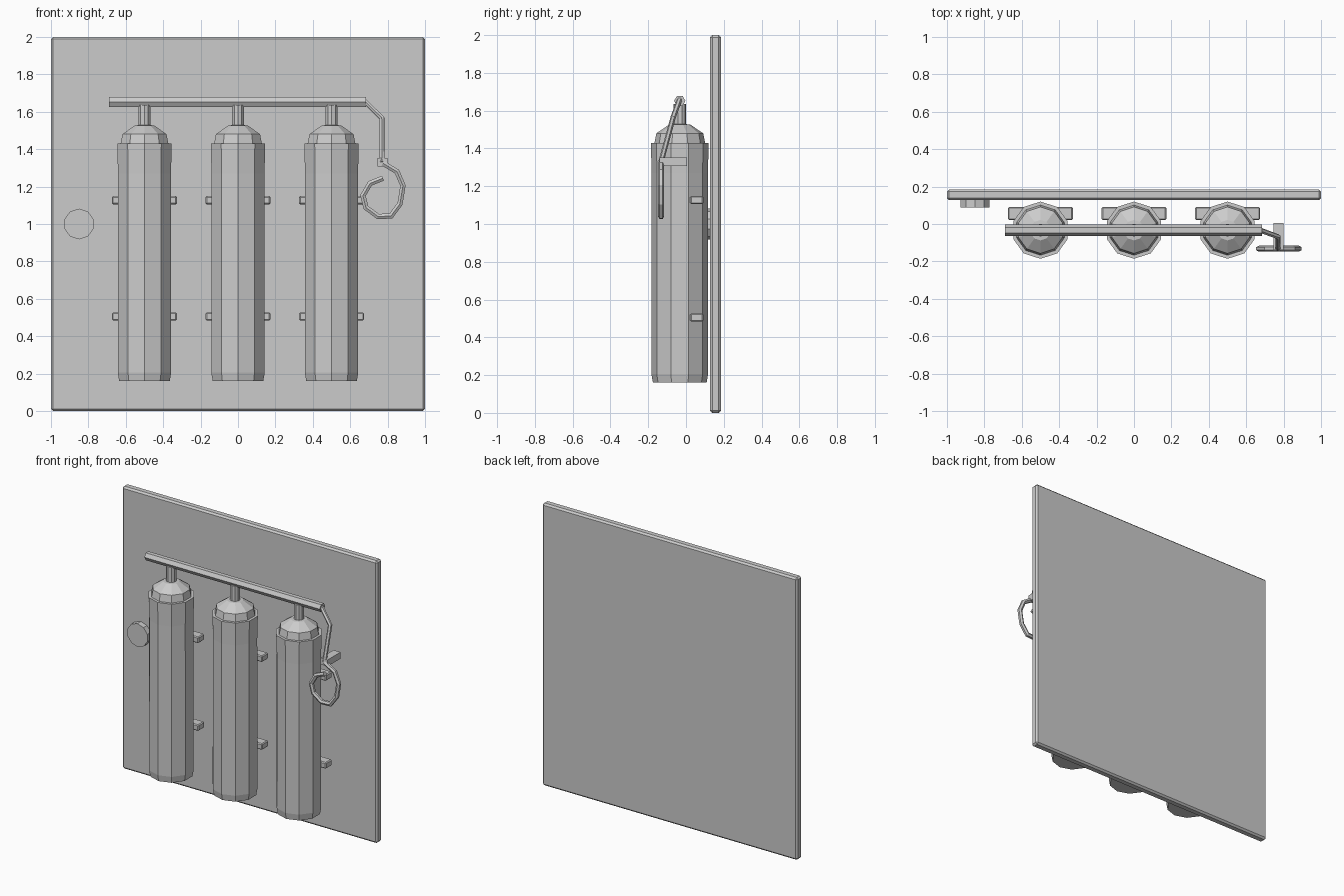
import bpy, bmesh, math
from mathutils import Vector

if "Cube" in bpy.data.objects:
    bpy.data.objects.remove(bpy.data.objects["Cube"])

Y0 = -0.033  # depth of the tank axis


def finish(name, bm):
    bmesh.ops.recalc_face_normals(bm, faces=bm.faces)
    me = bpy.data.meshes.new(name)
    bm.to_mesh(me)
    bm.free()
    ob = bpy.data.objects.new(name, me)
    bpy.context.collection.objects.link(ob)
    return ob


def box(name, lo, hi, bevel=0.0):
    bm = bmesh.new()
    bmesh.ops.create_cube(bm, size=1)
    for v in bm.verts:
        v.co = Vector([(lo[i] + hi[i]) / 2 + v.co[i] * (hi[i] - lo[i]) for i in range(3)])
    if bevel:
        bmesh.ops.bevel(bm, geom=bm.edges[:], offset=bevel, segments=1, affect='EDGES')
    return finish(name, bm)


def skin(bm, rings):
    n = len(rings[0])
    for a, b in zip(rings, rings[1:]):
        for i in range(n):
            j = (i + 1) % n
            bm.faces.new((a[i], a[j], b[j], b[i]))
    bm.faces.new(rings[0])
    bm.faces.new(rings[-1])


def lathe(name, profile, loc, sides=10):
    bm = bmesh.new()
    rings = []
    for r, z in profile:
        angs = [math.pi / 2 + math.tau * i / sides for i in range(sides)]
        rings.append([bm.verts.new((r * math.cos(a), r * math.sin(a), z)) for a in angs])
    skin(bm, rings)
    ob = finish(name, bm)
    ob.location = loc
    return ob


def tube(name, pts, r, sides=6):
    # mitred tube along a path, kept upright against the y axis
    pts = [Vector(p) for p in pts]
    bm = bmesh.new()
    rings = []
    for k, p in enumerate(pts):
        d0 = (p - pts[k - 1]).normalized() if k else (pts[1] - p).normalized()
        d1 = (pts[k + 1] - p).normalized() if k < len(pts) - 1 else d0
        t = (d0 + d1).normalized()
        u = (Vector((0, 1, 0)) - t * t.y).normalized()
        w = t.cross(u)
        m = 1 / max(0.5, t.dot(d0))
        angs = [math.tau * i / sides for i in range(sides)]
        rings.append([bm.verts.new(p + r * (u * math.cos(a) + w * m * math.sin(a))) for a in angs])
    skin(bm, rings)
    return finish(name, bm)


# Wall panel and round button
box("back_panel", (-1, 0.127, 0), (1, 0.185, 2), 0.012)
button = lathe("button", [(0.082, 0), (0.082, 0.04)], (-0.85, 0.128, 1.0))
button.rotation_euler = (math.pi / 2, 0, 0)

# Tanks with shoulder, neck and mounting brackets
tank = [(0.142, 0.16), (0.15, 0.205), (0.149, 1.27), (0.153, 1.43), (0.134, 1.43),
        (0.124, 1.48), (0.055, 1.527), (0.01, 1.53)]
for i, x in enumerate((-0.5, 0, 0.5)):
    lathe(f"tank_{i}", tank, (x, Y0, 0))
    lathe(f"tank_neck_{i}", [(0.034, 1.5), (0.034, 1.635)], (x, Y0, 0))
    for j, z in enumerate((0.505, 1.127)):
        box(f"bracket_{i}_{j}", (x - 0.173, 0.022, z - 0.022), (x + 0.173, 0.092, z + 0.022), 0.006)

# Manifold pipe and hose
tube("manifold_pipe", [(-0.69, Y0, 1.652), (0.685, Y0, 1.652)], 0.03)
tube("hose_drop", [(0.675, Y0, 1.66), (0.77, -0.068, 1.565), (0.77, -0.132, 1.33)], 0.014)

# Peg and hanging coil
box("hose_peg", (0.745, -0.14, 1.307), (0.80, 0.005, 1.353))
coil = [(0.775, 1.325), (0.85, 1.28), (0.882, 1.205), (0.866, 1.108), (0.818, 1.043),
        (0.749, 1.04), (0.684, 1.088), (0.668, 1.152), (0.706, 1.217), (0.775, 1.245)]
tube("hose_coil", [(x, -0.132, z) for x, z in coil], 0.016)
